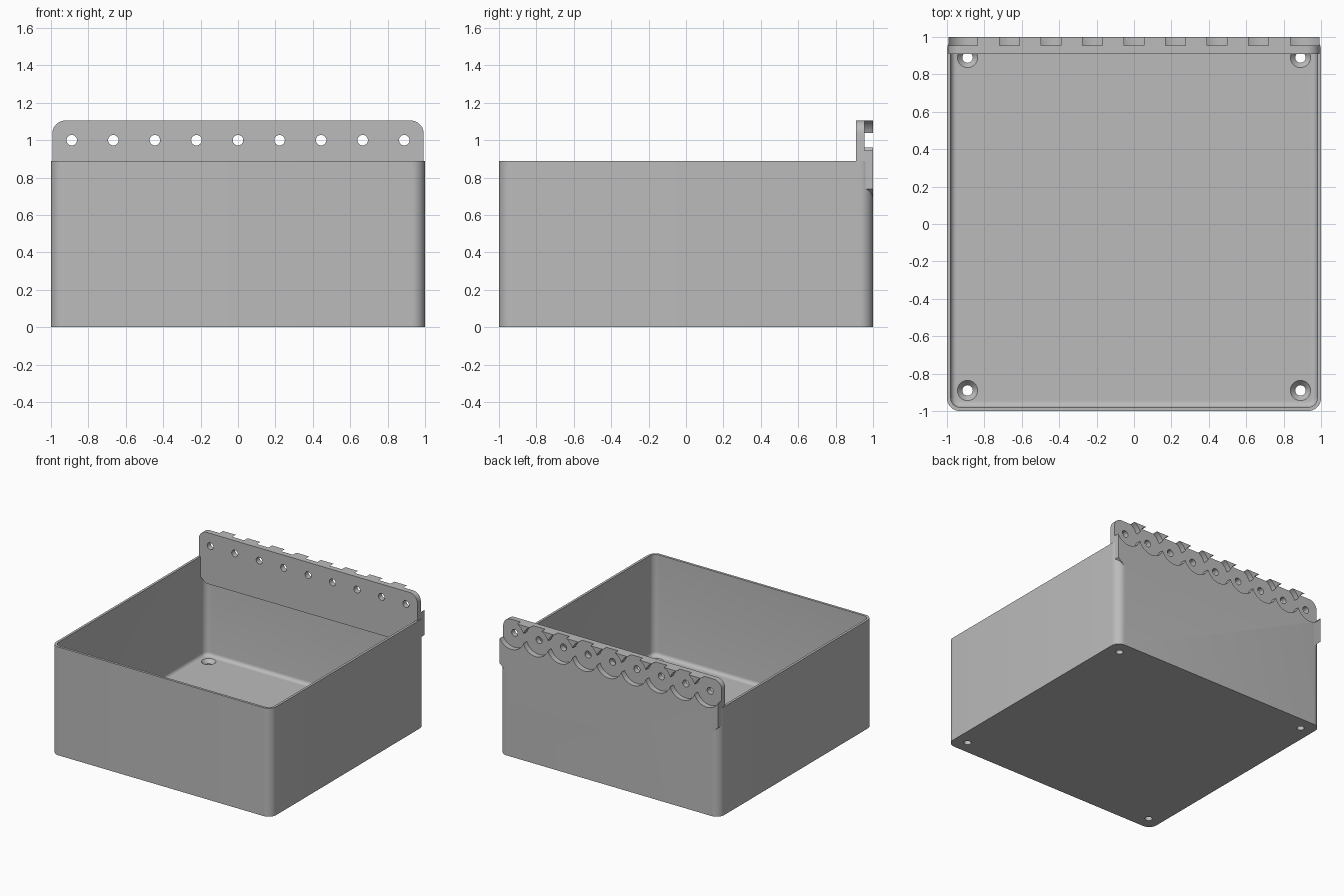
import bpy, bmesh, math
from mathutils import Matrix

old = bpy.data.objects.get("Cube")
if old:
    bpy.data.objects.remove(old, do_unlink=True)

GREY = 0.5
grey = bpy.data.materials.new("plain_grey")
grey.use_nodes = True
grey.diffuse_color = (GREY, GREY, GREY, 1)
grey.node_tree.nodes["Principled BSDF"].inputs["Base Color"].default_value = (GREY, GREY, GREY, 1)


def finish(name, bm):
    bmesh.ops.recalc_face_normals(bm, faces=bm.faces[:])
    mesh = bpy.data.meshes.new(name)
    bm.to_mesh(mesh)
    bm.free()
    mesh.materials.append(grey)
    obj = bpy.data.objects.new(name, mesh)
    bpy.context.collection.objects.link(obj)
    return obj


def block(name, half, z0, z1, corner=0, fillet=0):
    """Square block with rounded upright edges and an optional rounded base."""
    bm = bmesh.new()
    bmesh.ops.create_cube(bm, size=2, matrix=Matrix.Translation((0, 0, (z0 + z1) / 2))
                          @ Matrix.Diagonal((half, half, (z1 - z0) / 2, 1)))
    upright = [e for e in bm.edges if abs(e.verts[0].co.z - e.verts[1].co.z) > 0.01]
    bmesh.ops.bevel(bm, geom=upright, offset=corner, segments=10, profile=0.5, affect='EDGES')
    if fillet:
        base = [e for e in bm.edges if all(abs(v.co.z - z0) < 1e-4 for v in e.verts)]
        bmesh.ops.bevel(bm, geom=base, offset=fillet, segments=5, profile=0.5, affect='EDGES')
    return finish(name, bm)


def slab(name, outline, y0, y1):
    """Extrude an x-z outline along y."""
    bm = bmesh.new()
    face = bm.faces.new([bm.verts.new((x, y0, z)) for x, z in outline])
    new = bmesh.ops.extrude_face_region(bm, geom=[face])["geom"]
    bmesh.ops.translate(bm, vec=(0, y1 - y0, 0), verts=[v for v in new if isinstance(v, bmesh.types.BMVert)])
    return finish(name, bm)


def arc(cx, cz, r, a0, a1, n):
    angles = [math.radians(a0 + (a1 - a0) * i / n) for i in range(n + 1)]
    return [(cx + r * math.cos(a), cz + r * math.sin(a)) for a in angles]


def disc(name, x, z, r, y0, y1, n=48):
    return slab(name, arc(x, z, r, 0, 360, n)[:-1], y0, y1)


def cone(name, x, y, r0, r1, z0, z1):
    bm = bmesh.new()
    bmesh.ops.create_cone(bm, cap_ends=True, segments=32, radius1=r0, radius2=r1, depth=z1 - z0,
                          matrix=Matrix.Translation((x, y, (z0 + z1) / 2)))
    return finish(name, bm)


def carve(obj, cutters):
    """Subtract every cutter and bake the result."""
    for c in cutters:
        c.hide_render = True
        mod = obj.modifiers.new(c.name, 'BOOLEAN')
        mod.operation, mod.solver, mod.object = 'DIFFERENCE', 'EXACT', c
    deps = bpy.context.evaluated_depsgraph_get()
    mesh = bpy.data.meshes.new_from_object(obj.evaluated_get(deps))
    obj.modifiers.clear()
    obj.data = mesh


# Open bin with thin walls and a filleted floor
RIM, FLOOR, HOLE = 0.89, 0.06, 0.028
bin_body = block("bin_body", 1.0, 0, RIM, 0.07)
bin_cuts = [block("cavity_cutter", 0.98, FLOOR, RIM + 0.2, 0.05, 0.03)]

# Countersunk screw holes in the floor
for sx in (-1, 1):
    for sy in (-1, 1):
        x, y = sx * 0.89, sy * 0.89
        bin_cuts.append(cone("screw_cutter", x, y, HOLE, HOLE, -0.1, 0.2))
        bin_cuts.append(cone("countersink_cutter", x, y, HOLE - 0.005, 0.056, 0.024, FLOOR + 0.002))

# Hanging plate with rounded top corners and sloped lower ends
W, TOP, R = 0.993, 1.105, 0.07
outline = [(-0.93, 0.685), (0.93, 0.685), (W, 0.74)]
outline += arc(W - R, TOP - R, R, 0, 90, 10)
outline += arc(R - W, TOP - R, R, 90, 180, 10) + [(-W, 0.74)]
hanging_plate = slab("hanging_plate", outline, 0.91, 1.0)

# Row of holes, each in a round recess on the back
recesses, holes = [], []
for i in range(-4, 5):
    x = i * 0.2222
    recesses.append(disc("recess_cutter", x, 1.0, 0.118, 0.955, 1.1))
    holes.append(disc("hole_cutter", x, 1.0, HOLE, 0.8, 1.2, 32))
for s in (-1, 1):
    corner = [(s * 0.89, 1.0), (s * 1.1, 1.0), (s * 1.1, 1.2), (s * 0.89, 1.2)]
    recesses.append(slab("corner_cutter", corner, 0.955, 1.1))

carve(bin_body, bin_cuts + recesses)
carve(hanging_plate, recesses + holes)
for c in bin_cuts + recesses + holes:
    bpy.data.objects.remove(c, do_unlink=True)

# Smooth rounded areas, keep edges crisp
for obj in (bin_body, hanging_plate):
    bpy.ops.object.select_all(action='DESELECT')
    obj.select_set(True)
    bpy.context.view_layer.objects.active = obj
    bpy.ops.object.shade_smooth_by_angle(angle=math.radians(30))
